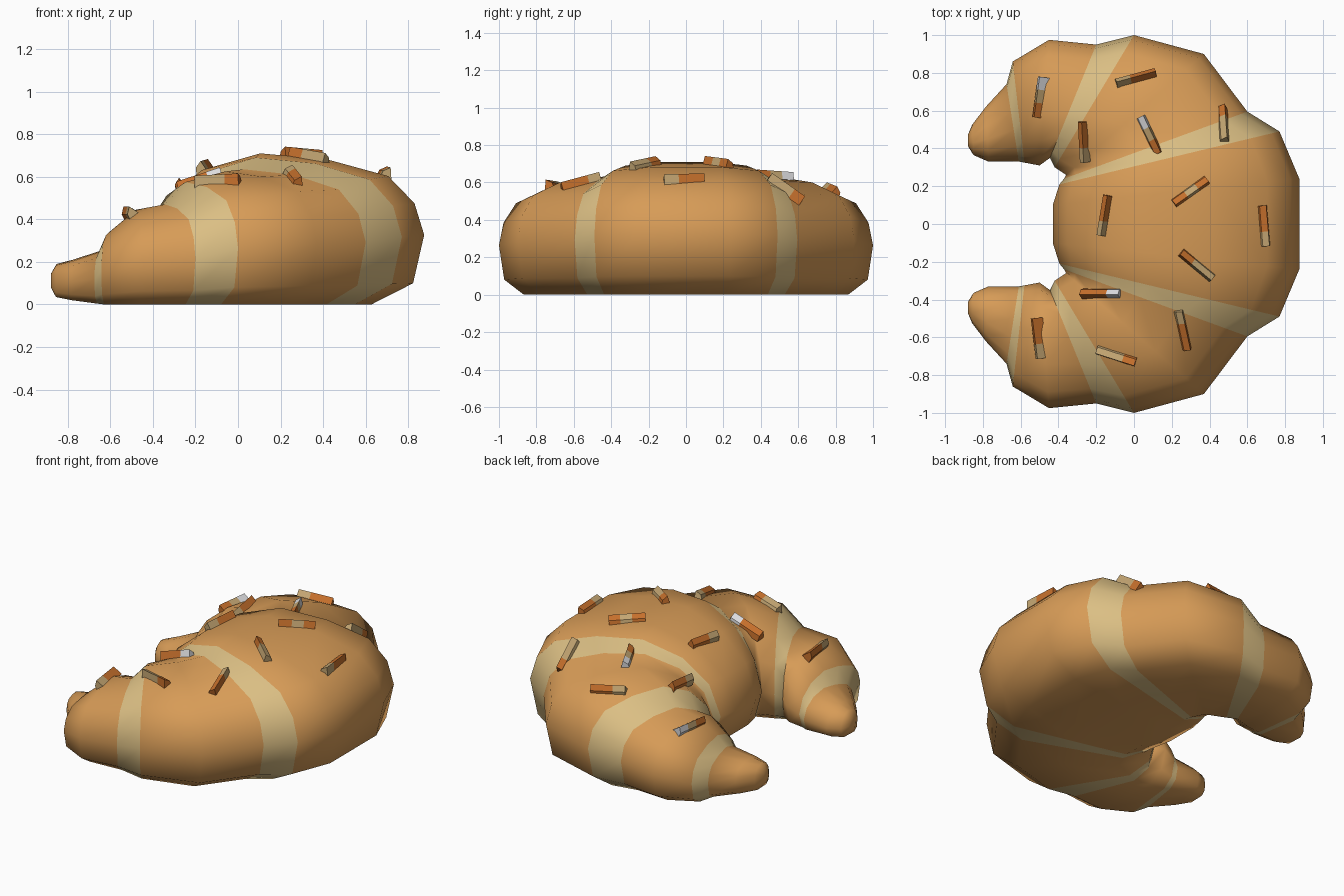
import bpy, bmesh, math
from mathutils import Vector, Matrix
from mathutils.bvhtree import BVHTree

if "Cube" in bpy.data.objects:
    bpy.data.objects.remove(bpy.data.objects["Cube"])


def material(name, rgb):
    m = bpy.data.materials.new(name)
    m.diffuse_color = (*rgb, 1)
    m.use_nodes = True
    m.node_tree.nodes["Principled BSDF"].inputs["Base Color"].default_value = m.diffuse_color
    return m


CRUST = material("golden_crust", (0.68, 0.33, 0.095))
BAND = material("pale_dough", (0.71, 0.52, 0.23))
ORANGE = material("burnt_orange", (0.56, 0.16, 0.025))
TAN = material("toasted_tan", (0.55, 0.38, 0.17))
WHITE = material("sugar_white", (0.72, 0.72, 0.74))


def make_object(name, bm, mats):
    bmesh.ops.recalc_face_normals(bm, faces=bm.faces[:])
    me = bpy.data.meshes.new(name)
    bm.to_mesh(me)
    bm.free()
    for m in mats:
        me.materials.append(m)
    ob = bpy.data.objects.new(name, me)
    bpy.context.collection.objects.link(ob)
    return ob


def loft(bm, rings, mat_of):
    """Skin closed rings of points; mat_of(i) gives the material of span i."""
    vs = [[bm.verts.new(p) for p in r] for r in rings]
    n = len(vs[0])
    for i in range(len(vs) - 1):
        for j in range(n):
            k = (j + 1) % n
            f = bm.faces.new((vs[i][j], vs[i][k], vs[i + 1][k], vs[i + 1][j]))
            f.material_index = mat_of(i)
    for i, r in ((0, vs[0]), (len(vs) - 2, vs[-1])):
        bm.faces.new(r).material_index = mat_of(i)


# Croissant cross-section: (inner-to-outer fraction, height fraction)
PROFILE = [(0.2, 0), (0.5, 0), (0.81, 0), (0.96, 0.14), (1, 0.46), (0.965, 0.67),
           (0.87, 0.85), (0.65, 0.96), (0.41, 1), (0.2, 0.89), (0.06, 0.68),
           (0, 0.4), (0.05, 0.13)]
# Sections from the middle to a horn: inner x,y, outer x,y, bottom, top
SECTIONS = [(-0.43, 0.10, 0.875, 0.24, 0, 0.71),
            (-0.395, 0.21, 0.77, 0.49, 0, 0.69),
            (-0.37, 0.24, 0.60, 0.595, 0, 0.635),
            (-0.36, 0.26, 0.37, 0.90, 0, 0.625),
            (-0.42, 0.30, 0.0, 1.0, 0, 0.575),
            (-0.445, 0.35, -0.20, 0.95, 0, 0.47),
            (-0.50, 0.31, -0.45, 0.975, 0, 0.445),
            (-0.58, 0.325, -0.642, 0.86, 0, 0.34),
            (-0.61, 0.33, -0.675, 0.74, 0.004, 0.255),
            (-0.77, 0.33, -0.785, 0.62, 0.02, 0.21),
            (-0.85, 0.365, -0.857, 0.525, 0.035, 0.19),
            (-0.878, 0.41, -0.88, 0.47, 0.08, 0.145)]
BAND_SPANS = (1, 4, 7)


def ring(s, side):
    ix, iy, ox, oy, z0, z1 = s
    return [(ix + (ox - ix) * u, side * (iy + (oy - iy) * u), z0 + (z1 - z0) * h)
            for u, h in PROFILE]


n = len(SECTIONS)
rings = [ring(s, -1) for s in reversed(SECTIONS)] + [ring(s, 1) for s in SECTIONS]
bm = bmesh.new()
loft(bm, rings, lambda i: int((i - n if i >= n else n - 2 - i) in BAND_SPANS))
body = make_object("croissant", bm, [CRUST, BAND])
body.select_set(True)
bpy.context.view_layer.objects.active = body
bpy.ops.object.shade_smooth_by_angle(angle=math.radians(60))

# Surface lookup for laying the sprinkles
bm = bmesh.new()
bm.from_mesh(body.data)
tree = BVHTree.FromBMesh(bm)
bm.free()

# Sprinkles: x, y, heading in degrees, colours along the length
O, T, W = 0, 1, 2
SPRINKLES = [(-0.495, 0.67, 82, (O, T, W)), (0.01, 0.77, 18, (T, O, O)),
             (-0.265, 0.435, 90, (T, O, O)), (0.085, 0.47, 115, (O, T, W)),
             (0.475, 0.525, 90, (T, T, O)), (0.30, 0.17, 35, (O, T, O)),
             (-0.155, 0.045, 80, (T, O, O)), (0.69, -0.01, 95, (T, O, O)),
             (0.33, -0.22, -40, (O, T, T)), (-0.175, -0.37, -2, (O, O, W)),
             (-0.505, -0.605, 97, (T, O, O)), (0.26, -0.56, 105, (O, O, T)),
             (-0.095, -0.70, -17, (T, T, O))]
SHAPE = [(-0.029, -0.02), (0.029, -0.02), (0.022, 0.018), (-0.008, 0.042)]

for i, (x, y, deg, cols) in enumerate(SPRINKLES):
    hit, nor, _, _ = tree.ray_cast(Vector((x, y, 2)), Vector((0, 0, -1)))
    a = math.radians(deg)
    d = Vector((math.cos(a), math.sin(a), 0))
    d = (d - nor * d.dot(nor)).normalized()
    side = nor.cross(d)
    bm = bmesh.new()
    loft(bm, [[hit + d * t + side * u + nor * v for u, v in SHAPE]
              for t in (-0.108, -0.03, 0.04, 0.108)], lambda k: cols[k])
    make_object(f"sprinkle_{i + 1}", bm, [ORANGE, TAN, WHITE])
